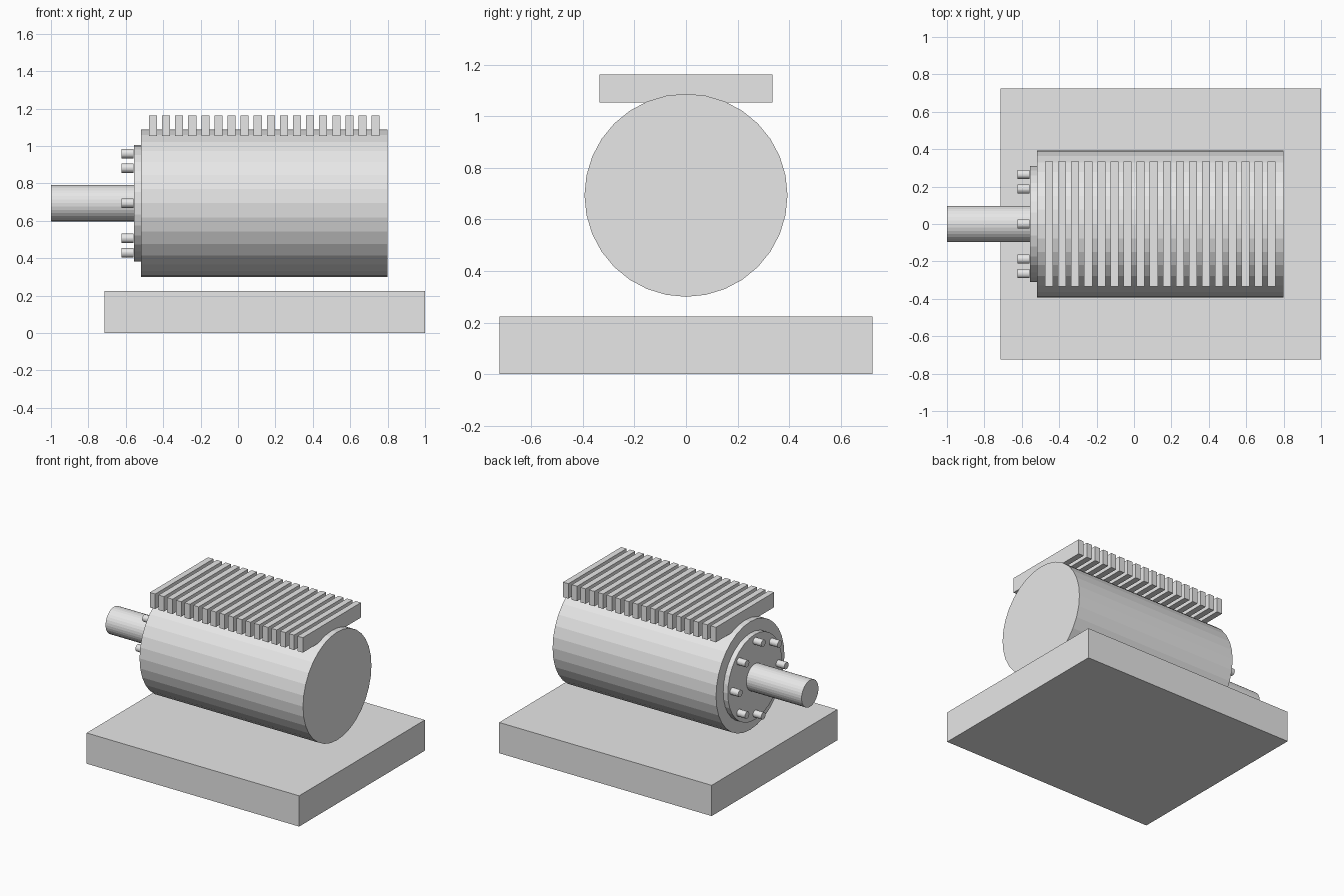
import bpy
import math
from mathutils import Matrix, Vector

cube = bpy.data.objects.get("Cube")
if cube:
    bpy.data.objects.remove(cube, do_unlink=True)

grey = bpy.data.materials.new("light_grey")
grey.use_nodes = True
grey.diffuse_color = (0.8, 0.8, 0.8, 1)
grey.node_tree.nodes["Principled BSDF"].inputs["Base Color"].default_value = (0.8, 0.8, 0.8, 1)

AXIS_Z = 0.694  # height of the motor axis


def finish(name):
    obj = bpy.context.object
    obj.name = name
    obj.data.materials.append(grey)
    return obj


def box(name, low, high):
    low, high = Vector(low), Vector(high)
    bpy.ops.mesh.primitive_cube_add(size=1)
    obj = finish(name)
    obj.data.transform(Matrix.Translation((low + high) / 2) @ Matrix.Diagonal((high - low).to_4d()))
    return obj


def rod(name, x0, x1, radius, y=0, z=AXIS_Z):
    """Flat-faced cylinder lying along x."""
    bpy.ops.mesh.primitive_cylinder_add(vertices=32, radius=radius, depth=x1 - x0)
    obj = finish(name)
    obj.data.transform(Matrix.Rotation(math.pi / 2, 4, "Y"))
    obj.location = ((x0 + x1) / 2, y, z)
    return obj


# Base plate
box("base_plate", (-0.714, -0.724, 0), (1, 0.724, 0.224))

# Motor body, end flange and shaft
rod("motor_body", -0.518, 0.8, 0.394)
rod("end_flange", -0.555, -0.518, 0.311)
rod("drive_shaft", -1, -0.555, 0.097)

# Ring of bolts on the flange
for i in range(8):
    a = i * math.pi / 4
    rod(f"flange_bolt_{i + 1}", -0.624, -0.558, 0.025,
        0.265 * math.cos(a), AXIS_Z + 0.265 * math.sin(a))

# Row of cooling fins along the top
for i in range(18):
    x = -0.476 + 0.07 * i
    box(f"cooling_fin_{i + 1}", (x, -0.335, 1.054), (x + 0.043, 0.335, 1.163))
